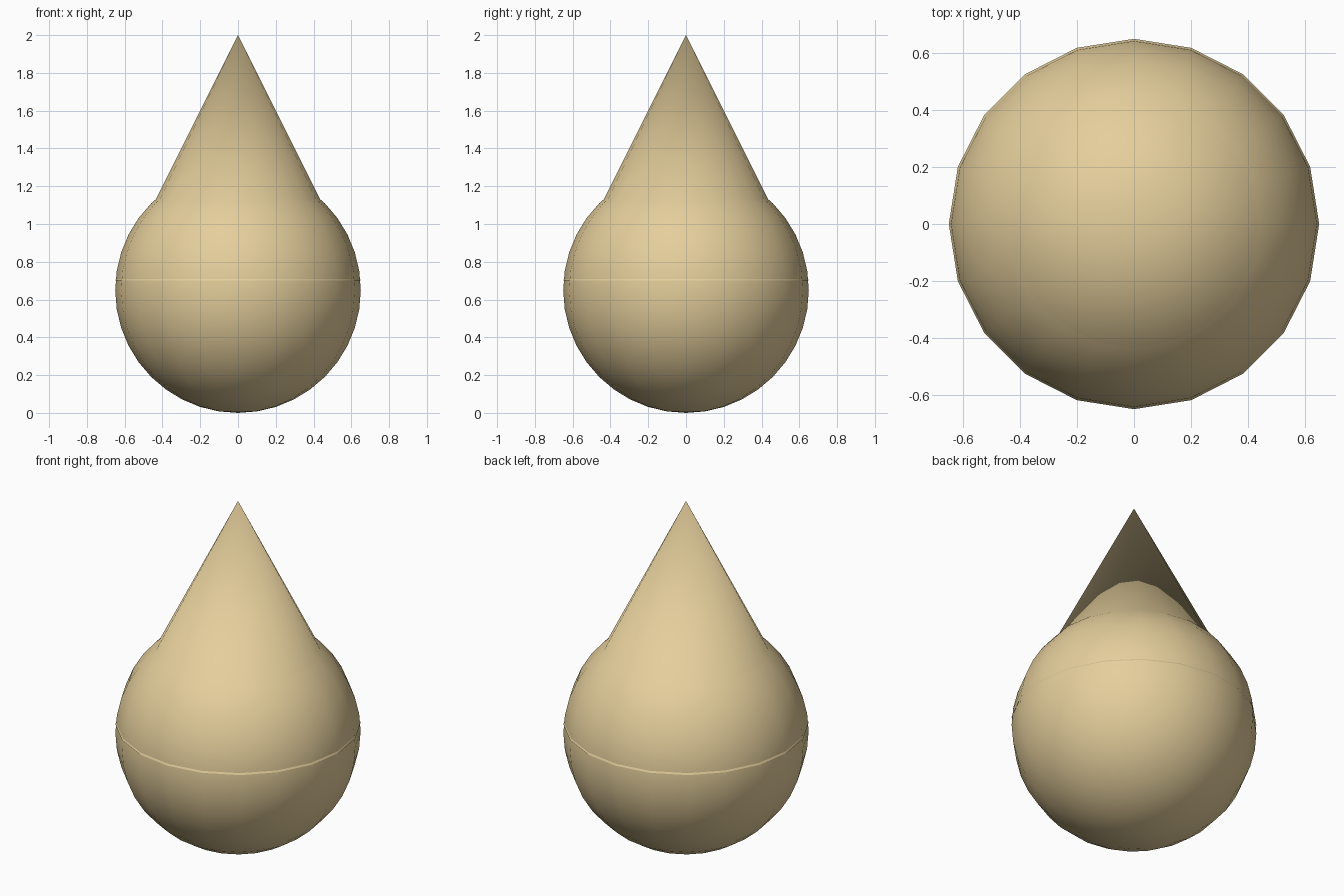
import bpy

if "Cube" in bpy.data.objects:
    bpy.data.objects.remove(bpy.data.objects["Cube"])

R, SIDES = 0.65, 20        # body radius, sides around
RIM_Z, TIP_Z = 0.70, 2.0   # cone extents

mat = bpy.data.materials.new("tan")
mat.diffuse_color = (0.78, 0.62, 0.33, 1)
mat.use_nodes = True
mat.node_tree.nodes["Principled BSDF"].inputs["Base Color"].default_value = mat.diffuse_color


def finish(name):
    obj = bpy.context.object
    obj.name = name
    obj.data.materials.append(mat)
    bpy.ops.object.shade_smooth()
    return obj


# Round lower body
bpy.ops.mesh.primitive_uv_sphere_add(segments=SIDES, ring_count=20, radius=R,
                                     location=(0, 0, R))
finish("round_body")

# Pointed top, open at the hidden underside, blending tangent-like into the body
bpy.ops.mesh.primitive_cone_add(vertices=SIDES, radius1=R, radius2=0,
                                depth=TIP_Z - RIM_Z, end_fill_type='NOTHING',
                                location=(0, 0, (RIM_Z + TIP_Z) / 2))
finish("pointed_top")
